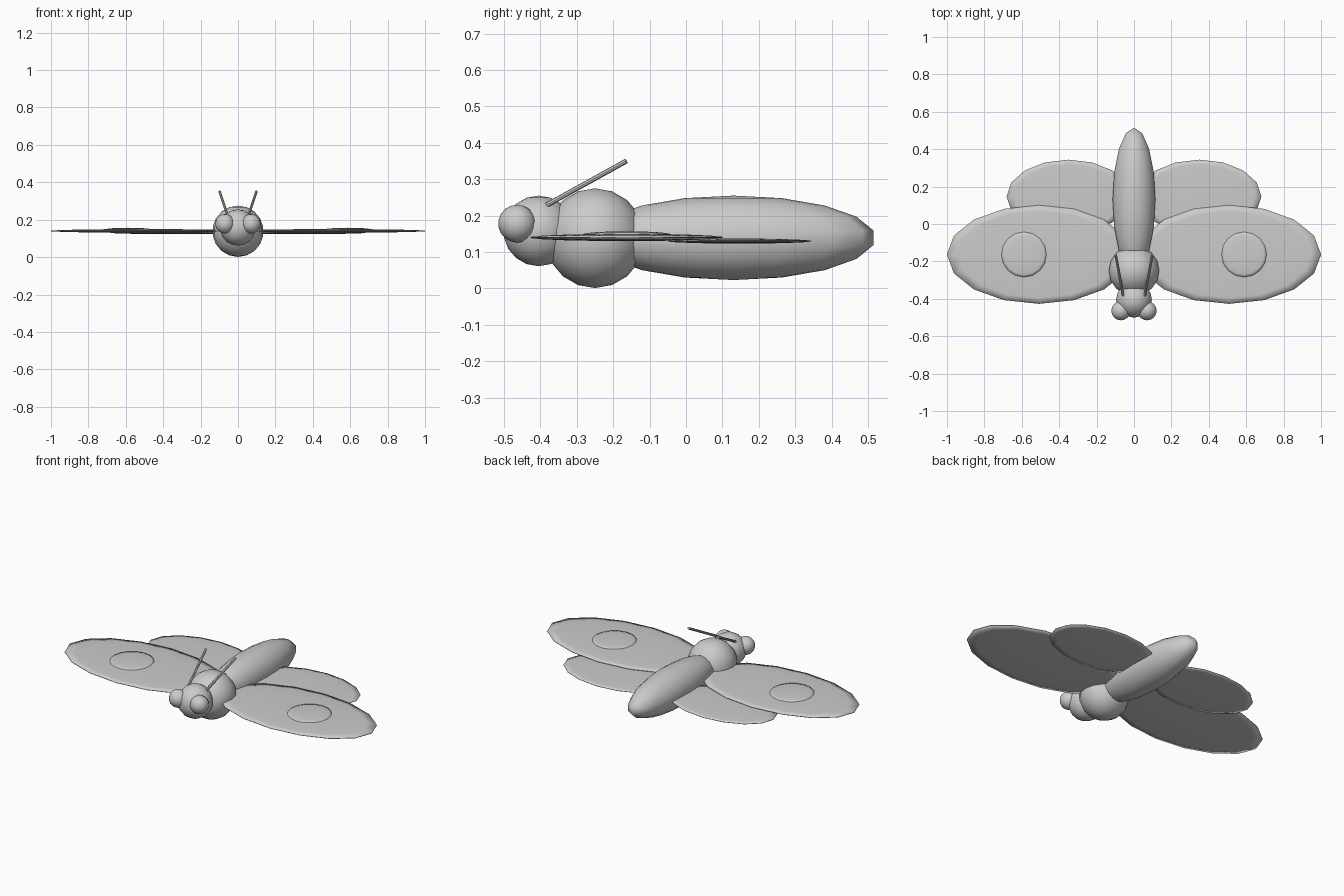
import bpy
from mathutils import Vector

if "Cube" in bpy.data.objects:
    bpy.data.objects.remove(bpy.data.objects["Cube"])

grey = bpy.data.materials.new("light grey")
grey.diffuse_color = (0.6, 0.6, 0.6, 1)
grey.use_nodes = True
grey.node_tree.nodes["Principled BSDF"].inputs["Base Color"].default_value = grey.diffuse_color


def finish(name):
    ob = bpy.context.object
    ob.name = name
    ob.data.materials.append(grey)
    return ob


def ellipsoid(name, centre, radii):
    """Smooth stretched sphere with 16 sides and 9 bands."""
    bpy.ops.mesh.primitive_uv_sphere_add(segments=16, ring_count=9, radius=1, location=centre)
    ob = finish(name)
    ob.scale = radii
    bpy.ops.object.transform_apply(location=False, rotation=False, scale=True)
    bpy.ops.object.shade_smooth()
    return ob


def rod(name, start, end, radius):
    """Thin straight cylinder between two points."""
    a, b = Vector(start), Vector(end)
    bpy.ops.mesh.primitive_cylinder_add(vertices=8, radius=radius, depth=(b - a).length,
                                        location=(a + b) / 2)
    ob = finish(name)
    ob.rotation_mode = 'QUATERNION'
    ob.rotation_quaternion = (b - a).to_track_quat('Z', 'Y')
    bpy.ops.object.shade_smooth_by_angle()


# Body along the centre line
ellipsoid("abdomen", (0, 0.13, 0.139), (0.116, 0.391, 0.116))
ellipsoid("thorax", (0, -0.25, 0.138), (0.137, 0.137, 0.137))
ellipsoid("head", (0, -0.405, 0.158), (0.097, 0.097, 0.097))

# Paired parts
for side, s in (("right", 1), ("left", -1)):
    ellipsoid(side + "_eye", (s * 0.07, -0.464, 0.178), (0.052, 0.052, 0.052))
    rod(side + "_antenna", (s * 0.058, -0.383, 0.229), (s * 0.098, -0.164, 0.35), 0.007)
    ellipsoid(side + "_front_wing", (s * 0.508, -0.163, 0.14), (0.5, 0.268, 0.01))
    ellipsoid(side + "_hind_wing", (s * 0.35, 0.147, 0.13), (0.336, 0.2, 0.007))
    ellipsoid(side + "_wing_spot", (s * 0.588, -0.163, 0.148), (0.123, 0.123, 0.009))
